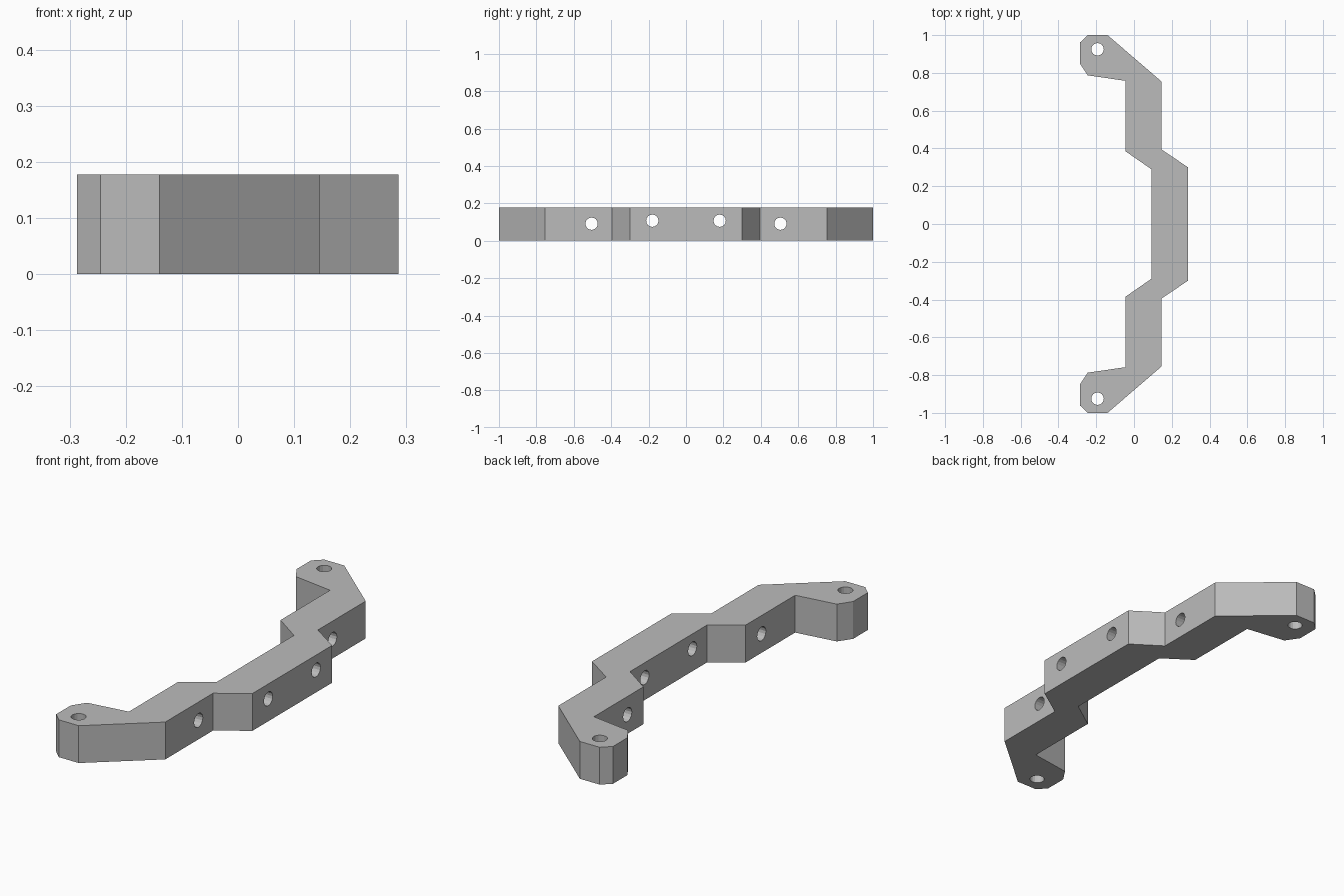
import bpy
import bmesh
import math

if "Cube" in bpy.data.objects:
    bpy.data.objects.remove(bpy.data.objects["Cube"], do_unlink=True)

HEIGHT = 0.178
HOLE_RADIUS = 0.033

grey = bpy.data.materials.new("plain grey")
grey.use_nodes = True
colour = (0.5, 0.5, 0.5, 1)
grey.diffuse_color = colour
grey.node_tree.nodes["Principled BSDF"].inputs["Base Color"].default_value = colour

# Half outline of the bracket, mirrored across y = 0
half = [(0.286, 0.30), (0.145, 0.395), (0.145, 0.755), (-0.14, 1.0),
        (-0.245, 1.0), (-0.287, 0.96), (-0.287, 0.85), (-0.245, 0.787),
        (-0.045, 0.758), (-0.045, 0.385), (0.092, 0.29)]
outline = half + [(x, -y) for x, y in reversed(half)]

# Bracket body
bm = bmesh.new()
base = bm.faces.new([bm.verts.new((x, y, 0)) for x, y in outline])
top = bmesh.ops.extrude_face_region(bm, geom=[base])["geom"]
bmesh.ops.translate(bm, vec=(0, 0, HEIGHT),
                    verts=[v for v in top if isinstance(v, bmesh.types.BMVert)])
bmesh.ops.recalc_face_normals(bm, faces=bm.faces)
mesh = bpy.data.meshes.new("bracket")
bm.to_mesh(mesh)
bm.free()
mesh.materials.append(grey)
bracket = bpy.data.objects.new("bracket", mesh)
bpy.context.collection.objects.link(bracket)


def drill(location, rotation=(0, 0, 0)):
    """Cut a round through hole in the bracket."""
    bpy.ops.mesh.primitive_cylinder_add(vertices=16, radius=HOLE_RADIUS, depth=0.5,
                                        location=location, rotation=rotation)
    cutter = bpy.context.object
    cutter.hide_render = True
    cutter.data.materials.append(grey)
    cut = bracket.modifiers.new("hole", "BOOLEAN")
    cut.operation = "DIFFERENCE"
    cut.solver = "EXACT"
    cut.object = cutter
    bpy.context.view_layer.objects.active = bracket
    bpy.ops.object.modifier_apply(modifier=cut.name)
    bpy.data.objects.remove(cutter, do_unlink=True)


sideways = (0, math.pi / 2, 0)
for side in (-1, 1):
    drill((-0.193, side * 0.925, HEIGHT / 2))         # end mounting hole
    drill((0.05, side * 0.505, 0.091), sideways)      # outer cross hole
    drill((0.19, side * 0.18, 0.107), sideways)       # inner cross hole
